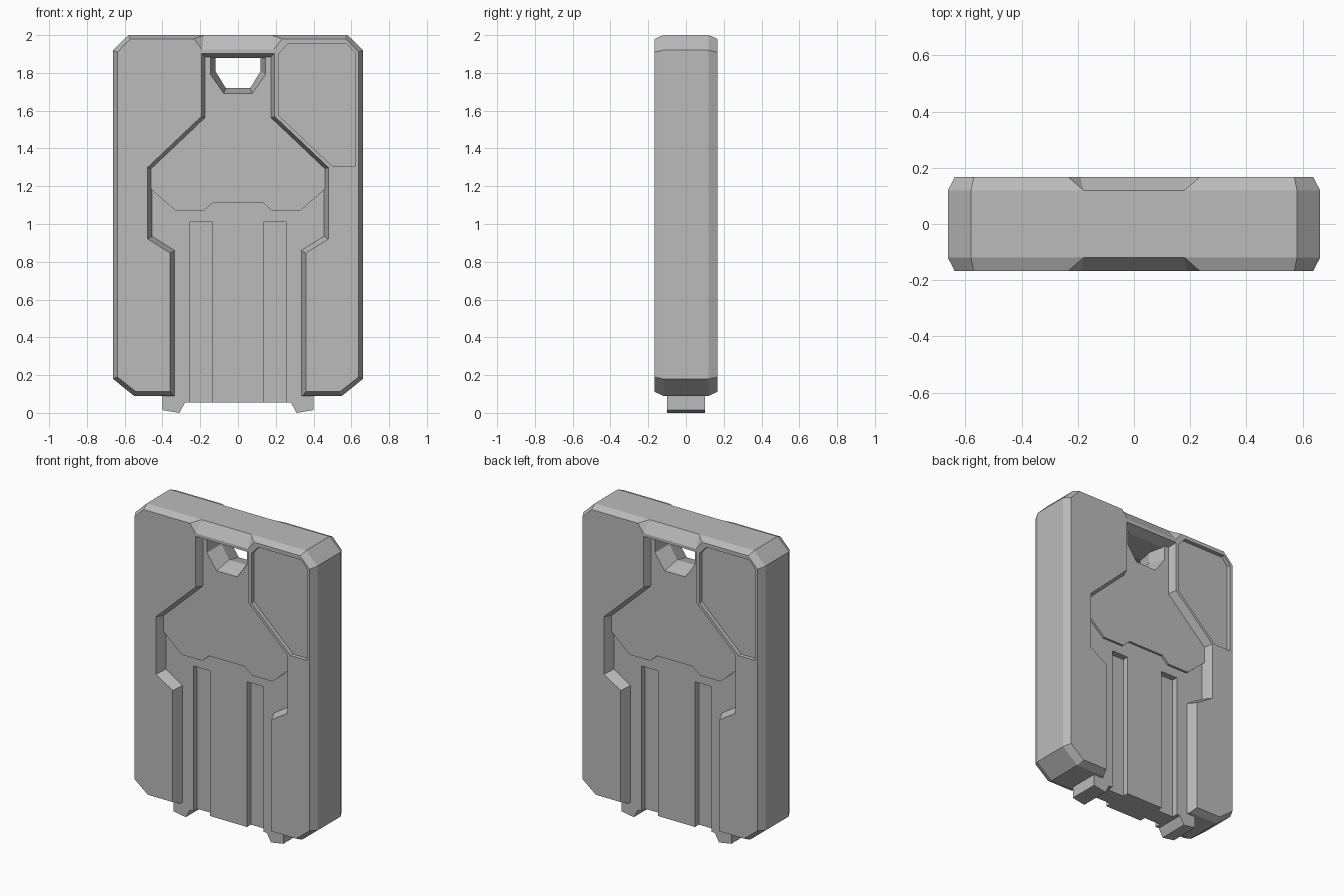
import bpy, bmesh

cube = bpy.data.objects.get("Cube")
if cube:
    bpy.data.objects.remove(cube)

grey = bpy.data.materials.new("mid_grey")
grey.use_nodes = True
grey.diffuse_color = (0.5, 0.5, 0.5, 1)
grey.node_tree.nodes["Principled BSDF"].inputs["Base Color"].default_value = (0.5, 0.5, 0.5, 1)


def mirrored(half):
    """Close a right-hand (x, z) half profile into a full outline."""
    return half + [(-x, z) for x, z in reversed(half) if x > 0]


def loft(name, sections):
    """Closed solid through (y, outline) sections."""
    bm = bmesh.new()
    rings = [[bm.verts.new((x, y, z)) for x, z in pts] for y, pts in sections]
    n = len(rings[0])
    for a, b in zip(rings, rings[1:]):
        for i in range(n):
            j = (i + 1) % n
            bm.faces.new((a[i], a[j], b[j], b[i]))
    bm.faces.new(rings[0])
    bm.faces.new(rings[-1])
    bmesh.ops.recalc_face_normals(bm, faces=bm.faces)
    mesh = bpy.data.meshes.new(name)
    bm.to_mesh(mesh)
    bm.free()
    mesh.materials.append(grey)
    obj = bpy.data.objects.new(name, mesh)
    bpy.context.collection.objects.link(obj)
    return obj


def prism(name, outline, y0, y1):
    return loft(name, [(y0, outline), (y1, outline)])


def both_sides(name, sections):
    """A front cutter and its half-turn copy at the back."""
    turned = [(-y, [(-x, z) for x, z in pts]) for y, pts in sections]
    return [loft(name + "_front", sections), loft(name + "_back", turned)]


def cut(obj, cutters):
    """Subtract the cutters, bake the result and drop the cutters."""
    for c in cutters:
        c.hide_render = True
        mod = obj.modifiers.new("cut", "BOOLEAN")
        mod.operation, mod.solver, mod.object = "DIFFERENCE", "EXACT", c
    graph = bpy.context.evaluated_depsgraph_get()
    baked = bpy.data.meshes.new_from_object(obj.evaluated_get(graph))
    obj.modifiers.clear()
    obj.data = baked
    for c in cutters:
        bpy.data.objects.remove(c)


# Outer frame with bevelled front and back rims
D = 0.167
rim = mirrored([(0.55, 0.09), (0.662, 0.18), (0.662, 1.92), (0.58, 2.0)])
face = mirrored([(0.54, 0.112), (0.638, 0.19), (0.638, 1.91), (0.57, 1.98)])
frame = loft("outer_frame", [(-D, face), (-0.12, rim), (0.12, rim), (D, face)])

# Central opening with sloped walls
wide = mirrored([(0.36, -0.1), (0.36, 0.845), (0.48, 0.92), (0.48, 1.3),
                 (0.195, 1.57), (0.195, 1.905)])
narrow = mirrored([(0.335, -0.1), (0.335, 0.86), (0.455, 0.935), (0.455, 1.29),
                   (0.17, 1.56), (0.17, 1.88)])
opening = loft("opening_cutter", [(-0.17, wide), (-0.1, narrow), (0.1, narrow), (0.17, wide)])

# Sloped notch in the top rim
notch = both_sides("notch_cutter", [
    (-0.1905, mirrored([(0.195, 1.8875), (0.325, 2.05)])),
    (-0.0965, mirrored([(0.175, 2.0375), (0.185, 2.05)]))])

# Shallow corner panel
panel = [(0.215, 1.9), (0.265, 1.955), (0.575, 1.955), (0.62, 1.905),
         (0.62, 1.305), (0.5, 1.305), (0.215, 1.575)]
corner = both_sides("panel_cutter", [(-0.2, panel), (-0.14, panel)])
cut(frame, [opening] + notch + corner)

# Upper plate with tapered window
upper = prism("upper_plate", mirrored([
    (0.13, 1.115), (0.18, 1.07), (0.33, 1.07), (0.5, 1.22), (0.5, 1.4),
    (0.3, 1.65), (0.3, 1.93)]), -0.115, 0.115)
big = mirrored([(0.075, 1.69), (0.145, 1.79), (0.145, 1.96)])
small = mirrored([(0.065, 1.72), (0.12, 1.81), (0.12, 1.96)])
cut(upper, [loft("window_cutter", [(-0.116, big), (0, small), (0.116, big)])])

# Lower plate with feet and two long channels per side
lower = prism("lower_plate", mirrored([
    (0.28, 0.055), (0.31, 0), (0.4, 0.015), (0.4, 0.87), (0.5, 0.93), (0.5, 1.25)]),
    -0.1, 0.1)
channels = []
for x in (-0.195, 0.195):
    slot = [(x - 0.06, 0), (x + 0.06, 0), (x + 0.06, 1.01), (x - 0.06, 1.01)]
    channels += both_sides("channel_cutter", [(-0.2, slot), (-0.06, slot)])
cut(lower, channels)
